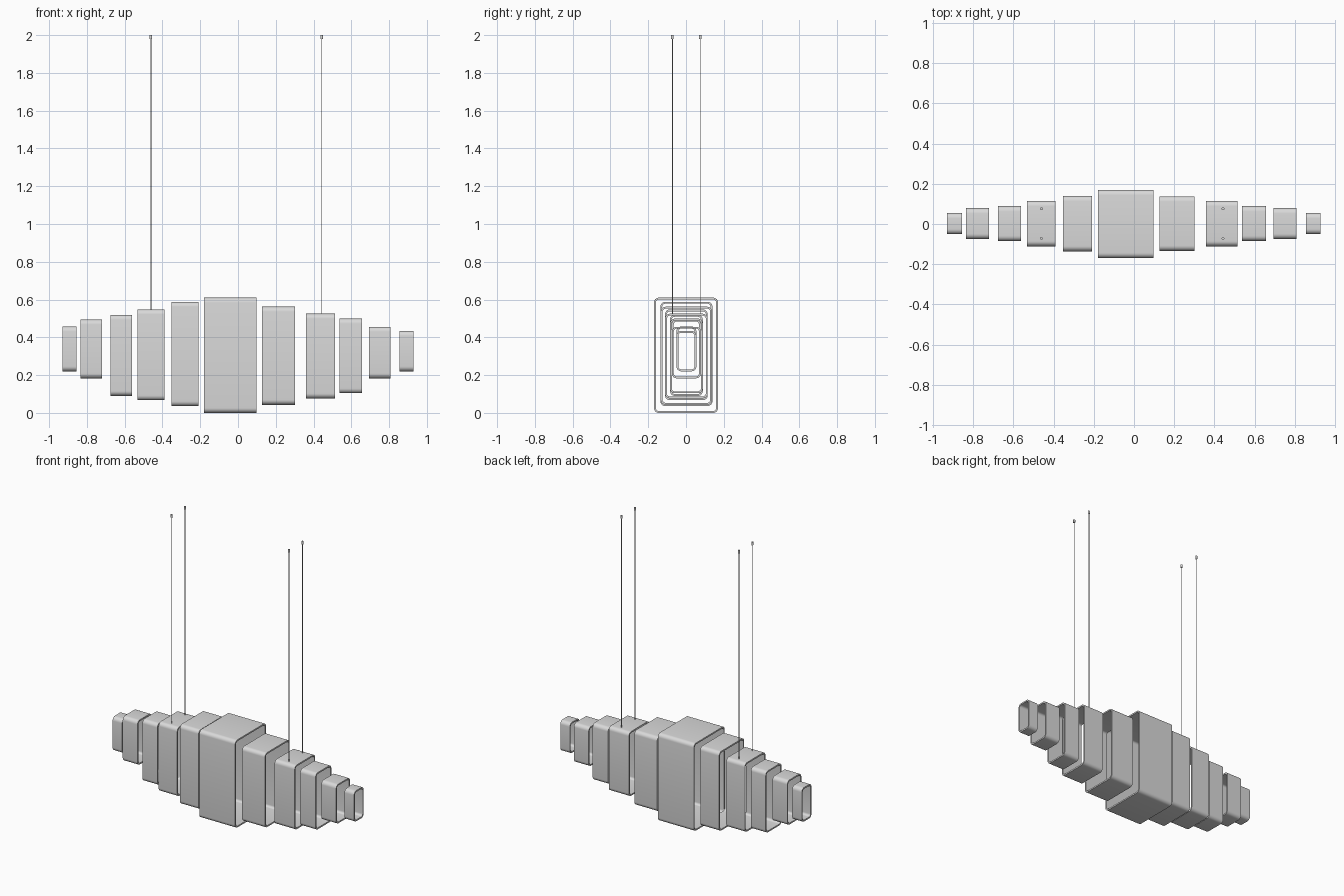
import bpy, bmesh, math

cube = bpy.data.objects.get("Cube")
if cube:
    bpy.data.objects.remove(cube, do_unlink=True)

WALL = 0.01
CORNER = 0.026
SHIFT = 0.004

grey = bpy.data.materials.new("satin_grey")
grey.use_nodes = True
grey.diffuse_color = (0.7, 0.7, 0.7, 1)
bsdf = next(n for n in grey.node_tree.nodes if n.type == 'BSDF_PRINCIPLED')
bsdf.inputs["Base Color"].default_value = grey.diffuse_color


def finish(obj, name):
    obj.name = name
    obj.data.materials.clear()
    obj.data.materials.append(grey)
    bpy.ops.object.select_all(action='DESELECT')
    obj.select_set(True)
    bpy.context.view_layer.objects.active = obj
    bpy.ops.object.shade_smooth_by_angle(angle=math.radians(35))


def rounded_rect(hy, hz, r, steps=6):
    """Outline of a rounded rectangle around the origin, in y and z."""
    pts = []
    for k, (sy, sz) in enumerate([(1, 1), (-1, 1), (-1, -1), (1, -1)]):
        for i in range(steps + 1):
            a = (k + i / steps) * math.pi / 2
            pts.append((sy * (hy - r) + r * math.cos(a),
                        sz * (hz - r) + r * math.sin(a)))
    return pts


def shade(name, x0, x1, z0, z1, hy, cy):
    """Thin rounded box sleeve, open at both ends along x."""
    hz, cz = (z1 - z0) / 2, (z0 + z1) / 2
    outer = rounded_rect(hy, hz, CORNER)
    inner = rounded_rect(hy - WALL, hz - WALL, CORNER - WALL)
    bm = bmesh.new()
    rings = [[bm.verts.new((x + SHIFT, y + cy, z + cz)) for y, z in outline]
             for x, outline in ((x0, outer), (x1, outer), (x1, inner), (x0, inner))]
    n = len(outer)
    for a, b in zip(rings, rings[1:] + rings[:1]):
        for i in range(n):
            j = (i + 1) % n
            bm.faces.new((a[i], a[j], b[j], b[i]))
    bmesh.ops.recalc_face_normals(bm, faces=bm.faces)
    mesh = bpy.data.meshes.new(name)
    bm.to_mesh(mesh)
    bm.free()
    obj = bpy.data.objects.new(name, mesh)
    bpy.context.collection.objects.link(obj)
    finish(obj, name)


def rod(name, x, y, z0, z1, radius, sides):
    bpy.ops.mesh.primitive_cylinder_add(
        vertices=sides, radius=radius, depth=z1 - z0,
        location=(x + SHIFT, y, (z0 + z1) / 2))
    finish(bpy.context.object, name)


# Row of shades: x start, x end, bottom, top, half depth
shades = [
    (-0.934, -0.860, 0.220, 0.457, 0.053),
    (-0.839, -0.725, 0.183, 0.494, 0.077),
    (-0.680, -0.566, 0.090, 0.519, 0.087),
    (-0.537, -0.394, 0.067, 0.548, 0.113),
    (-0.357, -0.212, 0.036, 0.588, 0.138),
    (-0.183, 0.093, 0.000, 0.610, 0.170),
    (0.122, 0.297, 0.043, 0.562, 0.136),
    (0.355, 0.510, 0.077, 0.525, 0.113),
    (0.534, 0.652, 0.104, 0.499, 0.087),
    (0.690, 0.804, 0.183, 0.456, 0.077),
    (0.852, 0.925, 0.220, 0.434, 0.053),
]
for i, (x0, x1, z0, z1, hy) in enumerate(shades, 1):
    shade(f"shade_{i}", x0, x1, z0, z1, hy, 0 if hy == 0.170 else 0.002)

# Four hanging cables with small ceiling caps
for side, x, z in (("right", -0.465, 0.541), ("left", 0.439, 0.518)):
    for end, y in (("front", -0.072), ("back", 0.076)):
        rod(f"{side}_{end}_cable", x, y, z, 1.99, 0.002, 8)
        rod(f"{side}_{end}_cap", x, y, 1.98, 2.0, 0.007, 16)
